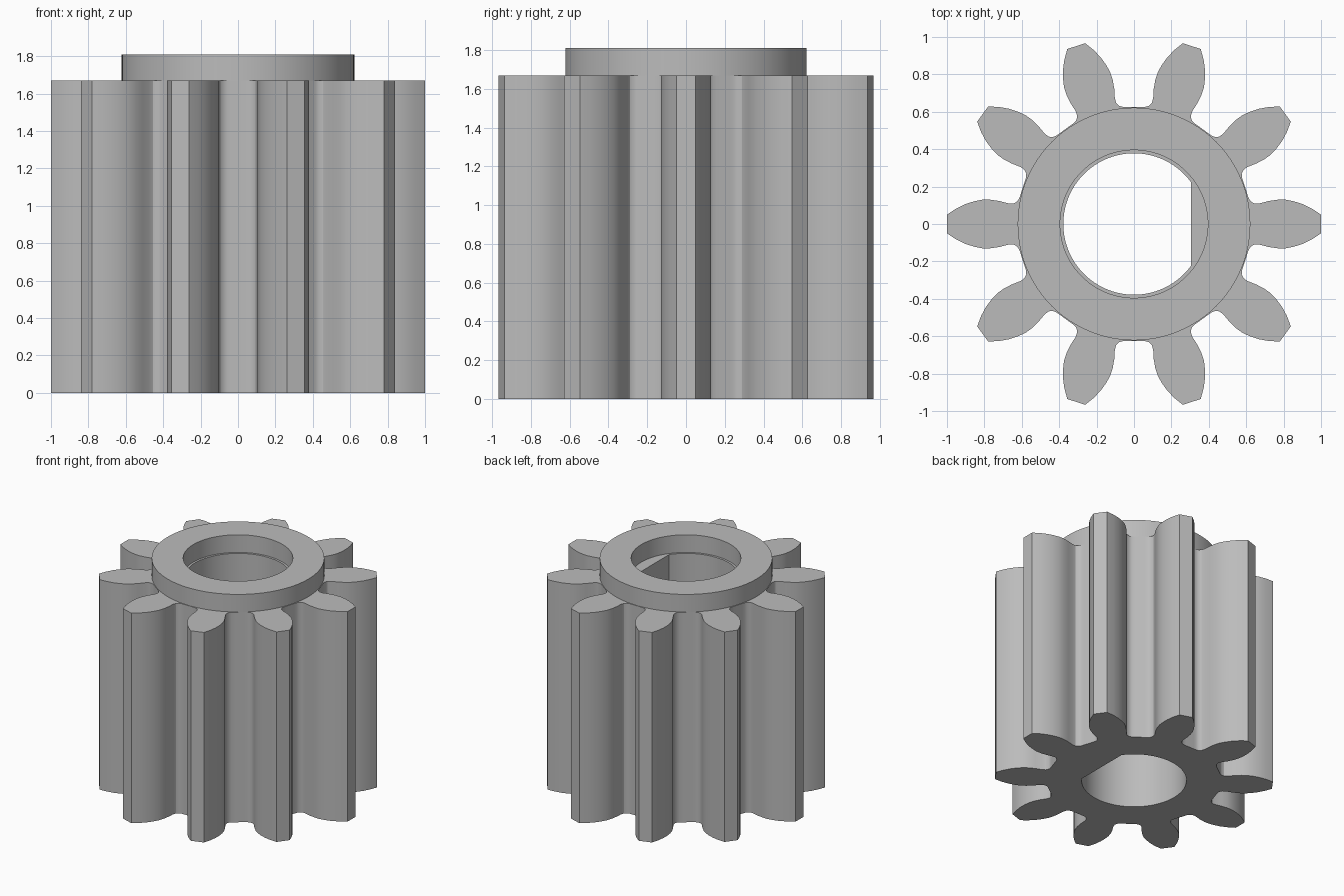
import bpy
import bmesh
from math import acos, cos, pi, radians, sin
from mathutils import Matrix, Vector

cube = bpy.data.objects.get("Cube")
if cube:
    bpy.data.objects.remove(cube, do_unlink=True)

TEETH = 10
GEAR_TOP, COLLAR_TOP = 1.67, 1.81
COLLAR_R, RECESS_R, BORE_R, FLAT_X = 0.622, 0.395, 0.378, 0.305

steel = bpy.data.materials.new("steel_grey")
steel.use_nodes = True
colour = (0.5, 0.5, 0.5, 1)
steel.diffuse_color = colour
steel.node_tree.nodes["Principled BSDF"].inputs["Base Color"].default_value = colour


def arc(radius, start=0.0, end=2 * pi, steps=96, closed=True):
    count = steps if closed else steps + 1
    angles = [start + (end - start) * i / steps for i in range(count)]
    return [Vector((radius * cos(a), radius * sin(a))) for a in angles]


def gear_outline():
    # Half of one tooth, root to tip, mirrored and repeated around the axis
    half = [Vector(p) for p in (
        (0.606, 0.160), (0.613, 0.139), (0.624, 0.121), (0.643, 0.110),
        (0.67, 0.110), (0.72, 0.123), (0.77, 0.130), (0.81, 0.130),
        (0.855, 0.121), (0.90, 0.107), (0.95, 0.083), (1.0, 0.05))]
    tooth = [Vector((p.x, -p.y)) for p in half] + half[::-1]
    return [Matrix.Rotation(2 * pi * i / TEETH, 2) @ p
            for i in range(TEETH) for p in tooth]


bm = bmesh.new()


def ring(points, z):
    verts = [bm.verts.new((p.x, p.y, z)) for p in points]
    edges = [bm.edges.new((v, verts[i - 1])) for i, v in enumerate(verts)]
    return verts, edges


def wall(points, low, high):
    a, b = ring(points, low), ring(points, high)
    for i in range(len(points)):
        bm.faces.new((a[0][i - 1], a[0][i], b[0][i], b[0][i - 1]))
    return a[1], b[1]


def cap(outer, inner):
    bmesh.ops.triangle_fill(bm, edges=outer + inner, use_beauty=True,
                            normal=(0, 0, 1))


# Toothed body, collar, round recess and D-shaped shaft bore
flat_angle = acos(FLAT_X / BORE_R)
bore = arc(BORE_R, flat_angle, 2 * pi - flat_angle, 72, closed=False)
gear_low, gear_high = wall(gear_outline(), 0, GEAR_TOP)
collar_low, collar_high = wall(arc(COLLAR_R), GEAR_TOP, COLLAR_TOP)
recess_low, recess_high = wall(arc(RECESS_R), GEAR_TOP, COLLAR_TOP)
bore_low, bore_high = wall(bore, 0, GEAR_TOP)

# Flat end faces and the ledge inside the recess
cap(gear_low, bore_low)
cap(gear_high, collar_low)
cap(collar_high, recess_high)
cap(recess_low, bore_high)

bmesh.ops.recalc_face_normals(bm, faces=bm.faces[:])
mesh = bpy.data.meshes.new("pinion_gear")
bm.to_mesh(mesh)
bm.free()
mesh.materials.append(steel)
gear = bpy.data.objects.new("pinion_gear", mesh)
bpy.context.collection.objects.link(gear)

bpy.ops.object.select_all(action="DESELECT")
gear.select_set(True)
bpy.context.view_layer.objects.active = gear
bpy.ops.object.shade_smooth_by_angle(angle=radians(30))
